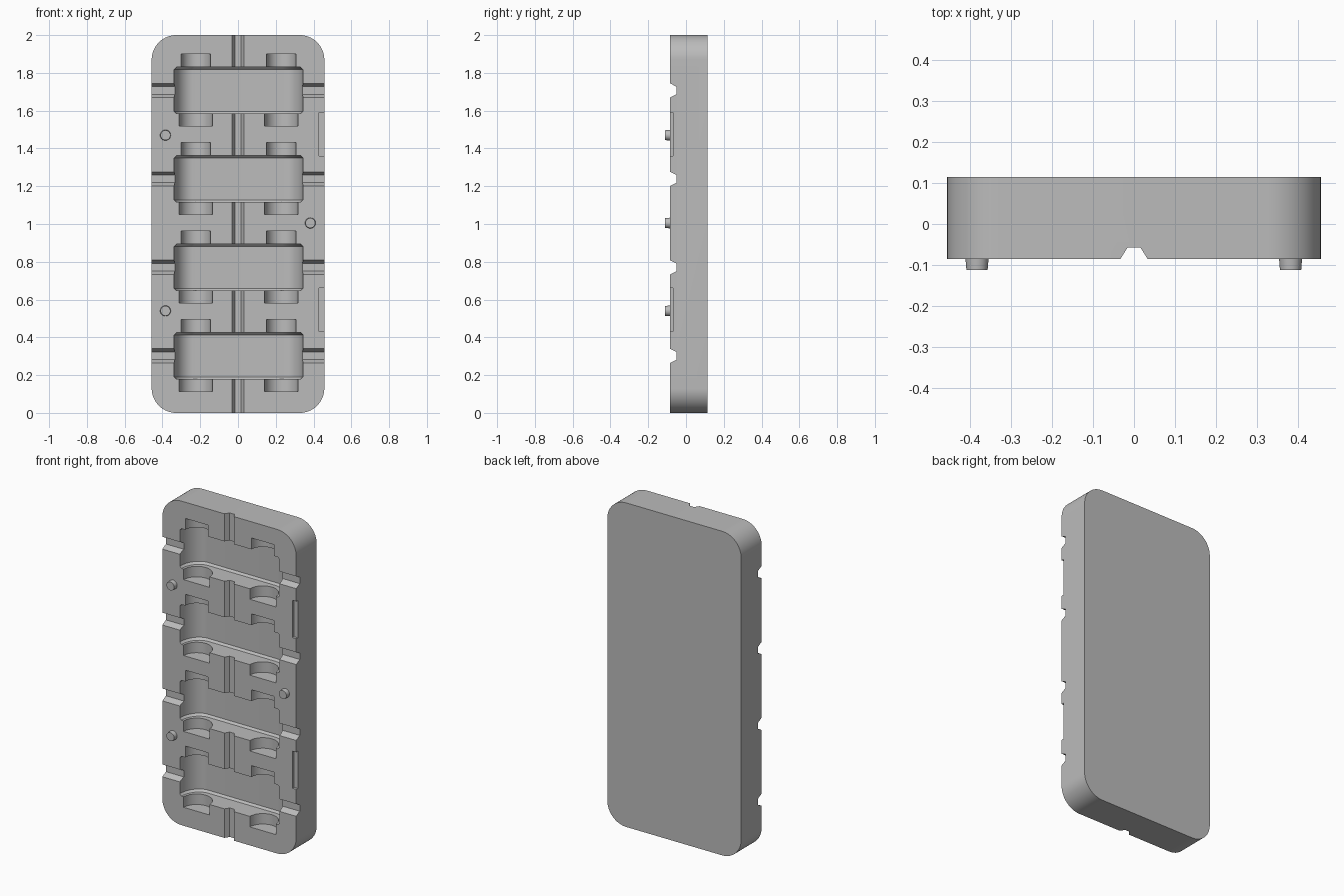
import bpy, bmesh, math

cube = bpy.data.objects.get("Cube")
if cube:
    bpy.data.objects.remove(cube, do_unlink=True)

grey = bpy.data.materials.new("matte grey")
grey.use_nodes = True
colour = (0.5, 0.5, 0.5, 1)
grey.diffuse_color = colour
grey.node_tree.nodes["Principled BSDF"].inputs["Base Color"].default_value = colour

FRONT, BACK = -0.085, 0.115
OUT = FRONT - 0.05          # cutters overshoot the front face
HALF_W, CORNER = 0.457, 0.13
PITCH = 0.4683


def loft(name, rings):
    """Closed solid through matching rings of points."""
    bm = bmesh.new()
    loops = [[bm.verts.new(p) for p in ring] for ring in rings]
    n = len(loops[0])
    for a, b in zip(loops, loops[1:]):
        for i in range(n):
            j = (i + 1) % n
            bm.faces.new((a[i], a[j], b[j], b[i]))
    bm.faces.new(loops[0])
    bm.faces.new(loops[-1])
    bmesh.ops.recalc_face_normals(bm, faces=bm.faces)
    mesh = bpy.data.meshes.new(name)
    bm.to_mesh(mesh)
    bm.free()
    mesh.materials.append(grey)
    obj = bpy.data.objects.new(name, mesh)
    bpy.context.collection.objects.link(obj)
    return obj


def arc(cx, cy, rx, ry, start, end, steps):
    span = [math.radians(start + (end - start) * i / steps) for i in range(steps + 1)]
    return [(cx + rx * math.cos(t), cy + ry * math.sin(t)) for t in span]


def circle(cx, cy, r, n=48):
    return arc(cx, cy, r, r, 0, 360, n)[:-1]


def upright(name, profile, z0, z1):
    return loft(name, [[(x, y, z) for x, y in profile] for z in (z0, z1)])


def body_profile(inset):
    """Rounded trough, open to the front."""
    w, d, r = 0.341 - inset, 0.13 - inset, 0.1
    ry = d
    pts = arc(w - r, FRONT, r, ry, 0, 90, 12) + arc(r - w, FRONT, r, ry, 90, 180, 12)
    pts += [(-w, OUT), (w, OUT)]
    return [(x + 0.003, y) for x, y in pts]


def groove_profile(wide, narrow, depth):
    """Tapered channel as (across, y)."""
    slope = (wide - narrow) / depth
    far = wide + slope * (FRONT - OUT)
    return [(-far, OUT), (far, OUT), (narrow, FRONT + depth), (-narrow, FRONT + depth)]


# Block with rounded corners
outline = []
for k, (sx, sz) in enumerate(((1, 1), (-1, 1), (-1, -1), (1, -1))):
    outline += arc(sx * (HALF_W - CORNER), 1 + sz * (1 - CORNER),
                   CORNER, CORNER, 90 * k, 90 * k + 90, 16)
block = loft("mould_block", [[(x, y, z) for x, z in outline] for y in (FRONT, BACK)])

# Cavities and side channels, one set per row
cutters = []
for row in range(4):
    mid = 0.302 + PITCH * row
    low, high, c = mid - 0.123, mid + 0.123, 0.012
    stations = ((low, c), (low + c, 0), (high - c, 0), (high, c))
    cutters.append(loft("body_cutter",
                        [[(x, y, z) for x, y in body_profile(i)] for z, i in stations]))
    for side in (-1, 1):
        x = 0.003 + side * 0.226
        cutters.append(upright("upper_barrel_cutter", circle(x, FRONT, 0.0775),
                               mid + 0.01, mid + 0.193))
        cutters.append(upright("lower_barrel_cutter", circle(x, FRONT, 0.0885),
                               mid - 0.188, mid - 0.01))
    channel = groove_profile(0.038, 0.02, 0.035)
    cutters.append(loft("side_channel_cutter",
                        [[(x, y, mid + a) for a, y in channel] for x in (-0.6, 0.6)]))

# Central channel
cutters.append(upright("centre_channel_cutter", groove_profile(0.033, 0.016, 0.027), -0.1, 2.1))

# Shallow pry slots on the left edge
for z in (0.545, 1.475):
    slot = [(0.43, OUT), (0.6, OUT), (0.6, FRONT + 0.016), (0.43, FRONT + 0.016)]
    cutters.append(upright("pry_slot_cutter", slot, z - 0.115, z + 0.115))

for cutter in cutters:
    cutter.hide_render = True
    mod = block.modifiers.new(cutter.name, 'BOOLEAN')
    mod.operation = 'DIFFERENCE'
    mod.solver = 'EXACT'
    mod.object = cutter

# Bake the cuts and drop the cutters
graph = bpy.context.evaluated_depsgraph_get()
baked = bpy.data.meshes.new_from_object(block.evaluated_get(graph))
block.modifiers.clear()
block.data = baked
for cutter in cutters:
    bpy.data.objects.remove(cutter, do_unlink=True)

# Locating pins
parts = [block]
for x, z in ((-0.384, 0.54), (0.383, 1.005), (-0.384, 1.47)):
    rings = [[(a, y, b) for a, b in circle(x, z, r, 32)]
             for y, r in ((FRONT + 0.01, 0.029), (-0.112, 0.026))]
    parts.append(loft("locating_pin", rings))

bpy.ops.object.select_all(action='DESELECT')
for obj in parts:
    obj.select_set(True)
bpy.context.view_layer.objects.active = block
bpy.ops.object.shade_smooth_by_angle(angle=math.radians(25))
